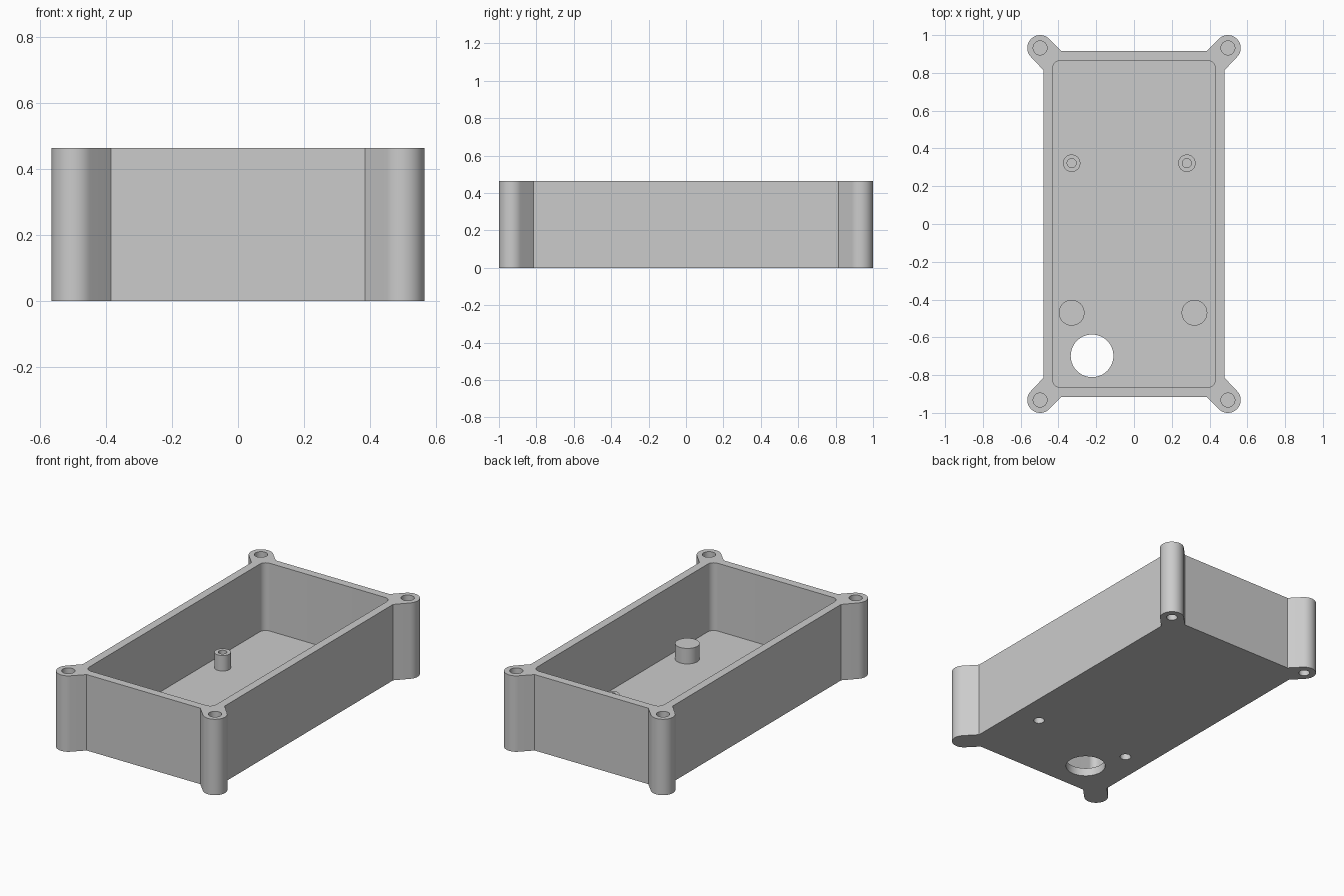
import bpy, bmesh
from math import cos, sin, radians

HEIGHT, FLOOR = 0.465, 0.05
BOSS_X, BOSS_Y, BOSS_R = 0.497, 0.932, 0.068

old = bpy.data.objects.get("Cube")
if old:
    bpy.data.objects.remove(old, do_unlink=True)

grey = bpy.data.materials.new("light grey plastic")
grey.use_nodes = True
colour = (0.6, 0.6, 0.6, 1)
grey.diffuse_color = colour
grey.node_tree.nodes["Principled BSDF"].inputs["Base Color"].default_value = colour


def arc(cx, cy, r, start, end, steps):
    angles = [radians(start + (end - start) * i / steps) for i in range(steps + 1)]
    return [(cx + r * cos(a), cy + r * sin(a)) for a in angles]


def four_way(quarter):
    """Repeat a +x +y corner path around all four corners, counter-clockwise."""
    flip = quarter[::-1]
    return (quarter + [(-x, y) for x, y in flip]
            + [(-x, -y) for x, y in quarter] + [(x, -y) for x, y in flip])


def prism(name, outline, z0, z1):
    bm = bmesh.new()
    base = bm.faces.new([bm.verts.new((x, y, z0)) for x, y in outline])
    top = bmesh.ops.extrude_face_region(bm, geom=[base])["geom"]
    verts = [v for v in top if isinstance(v, bmesh.types.BMVert)]
    bmesh.ops.translate(bm, verts=verts, vec=(0, 0, z1 - z0))
    bmesh.ops.recalc_face_normals(bm, faces=bm.faces)
    mesh = bpy.data.meshes.new(name)
    bm.to_mesh(mesh)
    bm.free()
    mesh.materials.append(grey)
    obj = bpy.data.objects.new(name, mesh)
    bpy.context.collection.objects.link(obj)
    return obj


def cylinder(name, x, y, r, z0, z1):
    return prism(name, arc(x, y, r, 0, 360, 48)[:-1], z0, z1)


def combine(target, tool, operation):
    mod = target.modifiers.new(operation, "BOOLEAN")
    mod.operation, mod.solver, mod.object = operation, "EXACT", tool
    bpy.context.view_layer.objects.active = target
    bpy.ops.object.modifier_apply(modifier=mod.name)
    bpy.data.objects.remove(tool, do_unlink=True)


# Outer shell with round screw bosses on diagonal necks
corner = [(0.48, 0.815)] + arc(BOSS_X, BOSS_Y, BOSS_R, -45, 135, 24) + [(0.385, 0.915)]
box = prism("enclosure_box", four_way(corner), 0, HEIGHT)

# Open cavity with rounded corners
cavity = prism("cavity_cutter", four_way(arc(0.39, 0.825, 0.04, 0, 90, 8)), FLOOR, HEIGHT + 0.1)
combine(box, cavity, "DIFFERENCE")

# Standoffs on the floor: (x, y, radius)
wide_posts = [(-0.33, -0.47, 0.068), (0.32, -0.47, 0.068)]
slim_posts = [(-0.33, 0.322, 0.046), (0.28, 0.322, 0.046)]
for x, y, r in wide_posts + slim_posts:
    combine(box, cylinder("standoff", x, y, r, FLOOR - 0.02, 0.145), "UNION")

# Pilot holes in the slim standoffs, blind holes under the wide ones
for x, y, r in slim_posts:
    combine(box, cylinder("pilot_cutter", x, y, 0.024, FLOOR + 0.005, 0.2), "DIFFERENCE")
for x, y, r in wide_posts:
    combine(box, cylinder("mount_cutter", x, y, 0.031, -0.1, 0.11), "DIFFERENCE")

# Screw holes in the boss tops, mounting holes under the back bosses
for sx in (-1, 1):
    for sy in (-1, 1):
        x, y = sx * BOSS_X, sy * BOSS_Y
        combine(box, cylinder("screw_cutter", x, y, 0.037, 0.25, HEIGHT + 0.1), "DIFFERENCE")
        if sy > 0:
            combine(box, cylinder("mount_cutter", x, y, 0.031, -0.1, 0.11), "DIFFERENCE")

# Cable opening through the floor
combine(box, cylinder("cable_cutter", -0.222, -0.698, 0.113, -0.1, FLOOR + 0.1), "DIFFERENCE")

# Smooth the round walls, keep hard edges
bpy.ops.object.select_all(action="DESELECT")
box.select_set(True)
bpy.context.view_layer.objects.active = box
bpy.ops.object.shade_smooth_by_angle(angle=radians(30))
